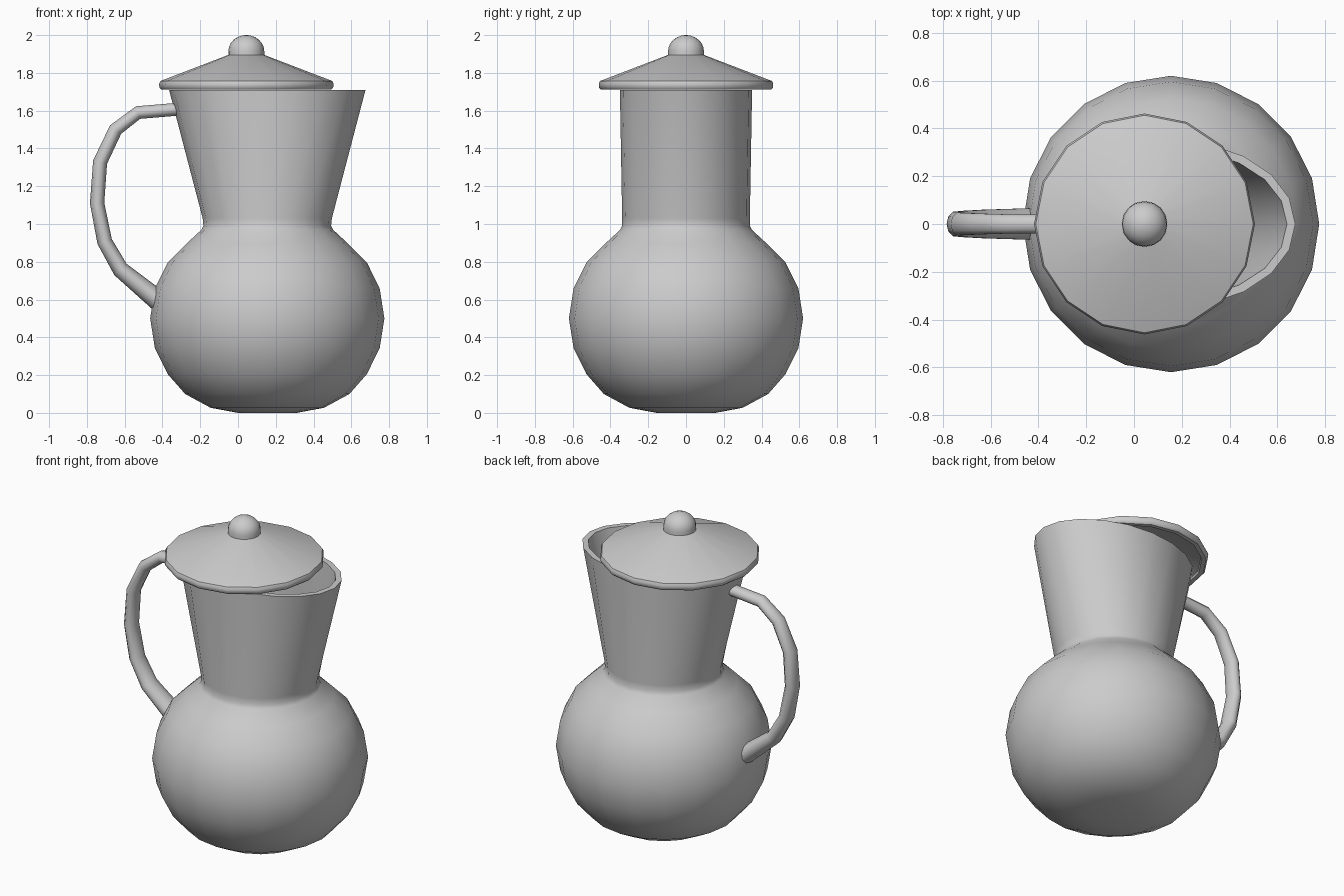
import bpy, bmesh
from math import cos, sin, pi, radians
from mathutils import Vector

if "Cube" in bpy.data.objects:
    bpy.data.objects.remove(bpy.data.objects["Cube"])


def skin(name, rings, angle, closed=False):
    """Bridge equal-sized rings of points into a smooth-shaded object."""
    bm = bmesh.new()
    vr = [[bm.verts.new(p) for p in r] for r in rings]
    n = len(vr[0])
    pairs = list(zip(vr, vr[1:]))
    for a, b in pairs:
        for i in range(n):
            j = (i + 1) % n
            bm.faces.new((a[i], a[j], b[j], b[i]))
    bm.faces.new(vr[0][::-1])
    bm.faces.new(vr[-1])
    bmesh.ops.recalc_face_normals(bm, faces=bm.faces)
    me = bpy.data.meshes.new(name)
    bm.to_mesh(me)
    bm.free()
    ob = bpy.data.objects.new(name, me)
    bpy.context.collection.objects.link(ob)
    bpy.ops.object.select_all(action='DESELECT')
    ob.select_set(True)
    bpy.context.view_layer.objects.active = ob
    bpy.ops.object.shade_smooth_by_angle(angle=radians(angle))
    return ob


def ring(cx, rx, ry, z, n):
    return [(cx + rx * cos(2 * pi * i / n), ry * sin(2 * pi * i / n), z)
            for i in range(n)]


# Jug: round belly, neck flaring only along x, open rim and inner wall
belly = [(.155, 0), (.30, .027), (.435, .10), (.527, .205), (.595, .342),
         (.62, .5), (.595, .66), (.527, .797), (.427, .897), (.35, .968)]
outer = [(r, r, z) for r, z in belly]
outer += [(.338, .338, .99), (.342, .338, 1.03), (.52, .35, 1.71)]
t = .035
inner = [(a - t, b - t, max(z, .03) if z > .03 else z + .03)
         for a, b, z in reversed(outer)]
skin("jug_body", [ring(.155, a, b, z, 20) for a, b, z in outer + inner], 62)

# Lid: shallow conical shell with a rounded rim
lid = [(.08, 1.855), (.42, 1.725), (.425, 1.712), (.45, 1.712), (.46, 1.722),
       (.462, 1.742), (.455, 1.757), (.09, 1.897), (.06, 1.90)]
skin("lid", [ring(.044, r, r, z, 16) for r, z in lid], 40)

# Knob: short stem with a domed top
knob = [(.095, 1.88), (.095, 1.915)]
knob += [(.095 * cos(a), 1.915 + .085 * sin(a))
         for a in (pi / 2 * k / 6 for k in range(1, 6))]
knob.append((.006, 2.0))
skin("lid_knob", [ring(.044, r, r, z, 16) for r, z in knob], 50)

# Handle: tapered oval tube following a curved path (x, z, in-plane r, y r)
path = [(-.325, 1.607, .034, .040), (-.529, 1.59, .035, .042),
        (-.648, 1.50, .037, .046), (-.73, 1.328, .038, .050),
        (-.746, 1.111, .038, .054), (-.706, .907, .040, .058),
        (-.622, .759, .044, .063), (-.41, .585, .056, .070)]
rings = []
for k, (x, z, rp, ry) in enumerate(path):
    p, q = path[max(k - 1, 0)], path[min(k + 1, len(path) - 1)]
    d = Vector((q[0] - p[0], 0, q[1] - p[1])).normalized()
    side = Vector((d.z, 0, -d.x))
    rings.append([Vector((x, 0, z)) + side * rp * cos(pi * i / 5)
                  + Vector((0, ry * sin(pi * i / 5), 0)) for i in range(10)])
skin("handle", rings, 60)
